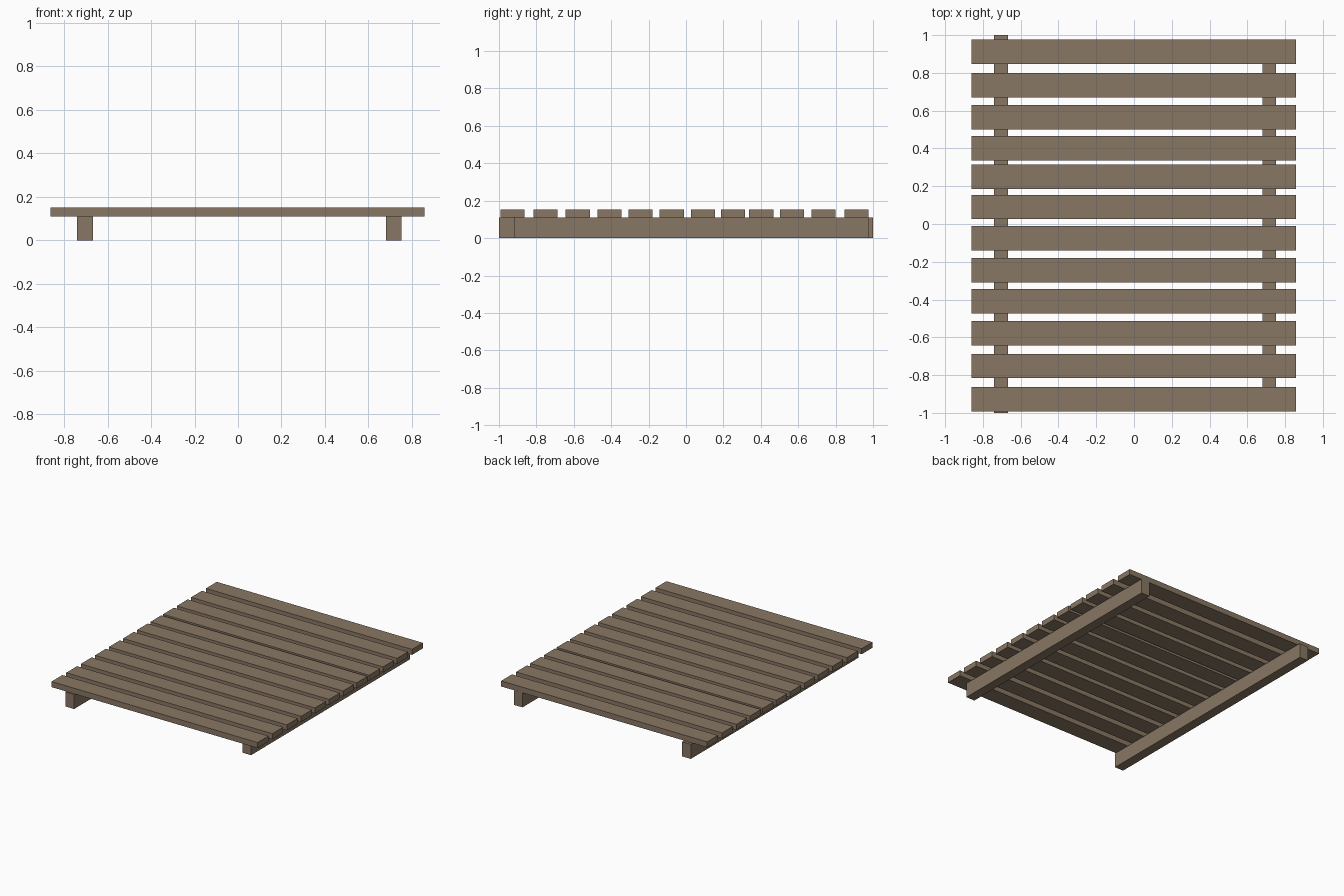
import bpy

if "Cube" in bpy.data.objects:
    bpy.data.objects.remove(bpy.data.objects["Cube"])

wood = bpy.data.materials.new("weathered_wood")
wood.diffuse_color = (0.25, 0.185, 0.125, 1.0)
wood.use_nodes = True
wood.node_tree.nodes["Principled BSDF"].inputs["Base Color"].default_value = wood.diffuse_color


def box(name, x0, x1, y0, y1, z0, z1):
    bpy.ops.mesh.primitive_cube_add(
        size=1, location=((x0 + x1) / 2, (y0 + y1) / 2, (z0 + z1) / 2))
    ob = bpy.context.object
    ob.name = name
    ob.scale = (x1 - x0, y1 - y0, z1 - z0)
    bpy.ops.object.transform_apply(location=False, rotation=False, scale=True)
    ob.data.materials.append(wood)
    return ob


# Two bearers under the deck, the right one cut shorter
BEAM_TOP = 0.11
box("left_bearer", -0.74, -0.667, -1.0, 1.0, 0.0, BEAM_TOP)
box("right_bearer", 0.68, 0.752, -0.918, 0.977, 0.0, BEAM_TOP)

# Unevenly spaced deck slats, front to back
SLAT_WIDTH = 0.129
slat_centres = [-0.927, -0.752, -0.579, -0.409, -0.244, -0.076,
                0.09, 0.251, 0.402, 0.566, 0.735, 0.912]
for i, y in enumerate(slat_centres):
    box(f"slat_{i + 1}", -0.861, 0.858,
        y - SLAT_WIDTH / 2, y + SLAT_WIDTH / 2, BEAM_TOP, 0.152)
